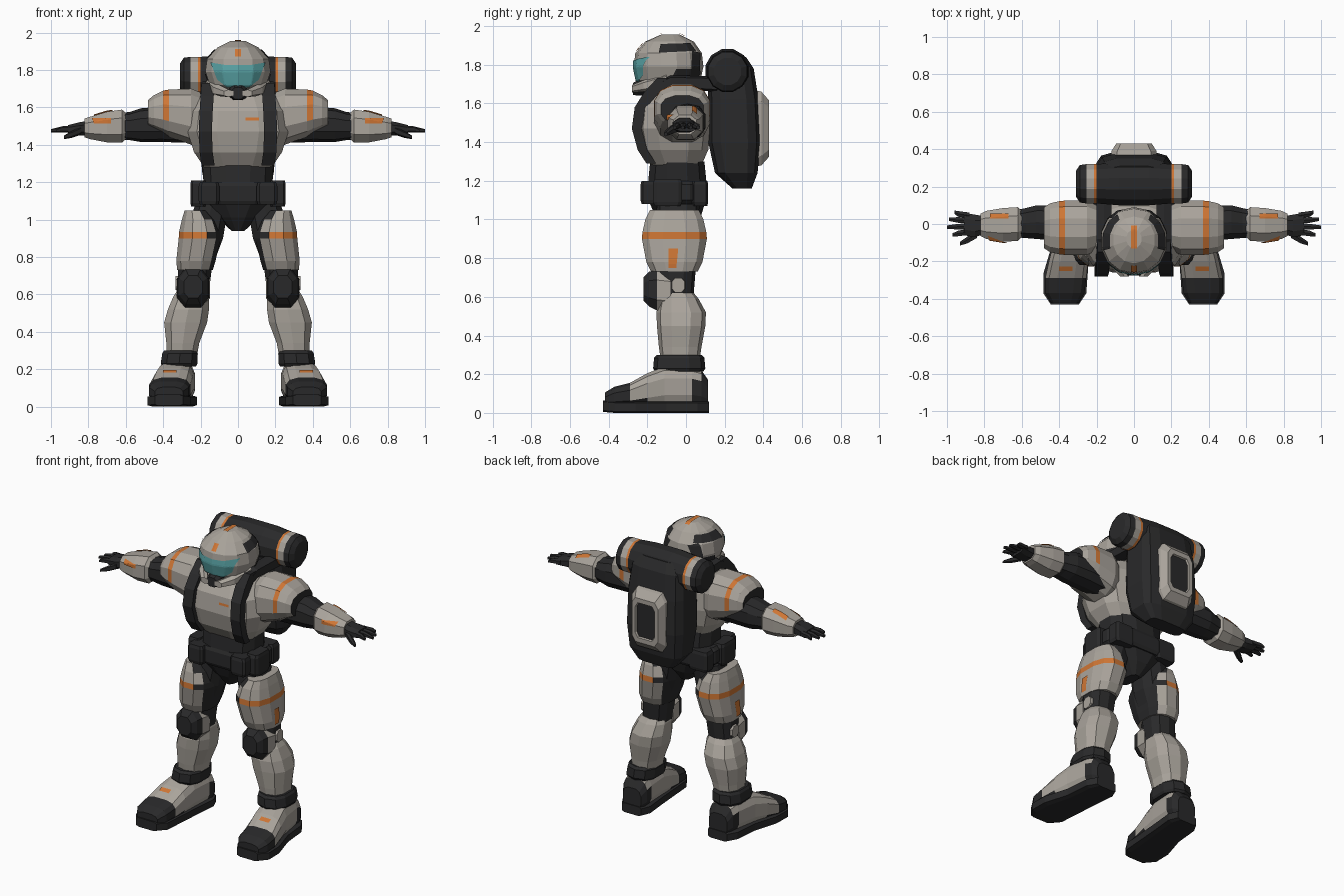
import bpy
import bmesh
from math import cos, sin, pi
from mathutils import Vector
from mathutils.bvhtree import BVHTree

if "Cube" in bpy.data.objects:
    bpy.data.objects.remove(bpy.data.objects["Cube"], do_unlink=True)


def make_material(name, red, green, blue):
    material = bpy.data.materials.new(name)
    material.use_nodes = True
    colour = (red, green, blue, 1)
    material.diffuse_color = colour
    shader = material.node_tree.nodes["Principled BSDF"]
    shader.inputs["Base Color"].default_value = colour
    shader.inputs["Roughness"].default_value = 0.8
    return material


grey = make_material("warm grey armour", .40, .37, .33)
dark = make_material("dark fabric", .022, .022, .023)
orange = make_material("orange marking", .62, .18, .035)
teal = make_material("teal visor", .10, .37, .38)


def place(axis, along, u, v):
    """Point at a distance along an axis, with its two other coordinates."""
    return Vector({"x": (along, u, v), "y": (u, along, v), "z": (u, v, along)}[axis])


def finish(name, bm, paint, mirror):
    """Paint faces by material or rule, then store one object or a left and right pair."""
    bm.normal_update()
    used = []
    for face in bm.faces:
        material = paint(face.calc_center_median(), face.normal) if callable(paint) else paint
        if material not in used:
            used.append(material)
        face.material_index = used.index(material)
    made = []
    for prefix in (("left_", "right_") if mirror else ("",)):
        if prefix == "right_":
            bmesh.ops.scale(bm, vec=(-1, 1, 1), verts=bm.verts)
            bmesh.ops.reverse_faces(bm, faces=bm.faces)
        mesh = bpy.data.meshes.new(prefix + name)
        bm.to_mesh(mesh)
        for material in used:
            mesh.materials.append(material)
        obj = bpy.data.objects.new(prefix + name, mesh)
        bpy.context.scene.collection.objects.link(obj)
        made.append(obj)
    bm.free()
    return made[0]


def loft(name, axis, rings, paint, mirror=False, sides=10, power=2.5):
    """Skin rounded-box rings, each given as (along, centre u, centre v, half u, half v)."""
    bm = bmesh.new()
    angles = [(i + .5) * 2 * pi / sides for i in range(sides)]

    def rounded(value):
        return (1 if value > 0 else -1) * abs(value) ** (2 / power)

    shape = [(rounded(cos(a)), rounded(sin(a))) for a in angles]
    wide = max(p[0] for p in shape)
    tall = max(p[1] for p in shape)
    loops = [[bm.verts.new(place(axis, along, cu + ru * p / wide, cv + rv * q / tall))
              for p, q in shape] for along, cu, cv, ru, rv in rings]
    for low, high in zip(loops, loops[1:]):
        for i in range(sides):
            j = (i + 1) % sides
            bm.faces.new((low[i], low[j], high[j], high[i]))
    bm.faces.new(loops[0])
    bm.faces.new(loops[-1])
    bmesh.ops.recalc_face_normals(bm, faces=bm.faces)
    return finish(name, bm, paint, mirror)


def box(name, low, high, paint, mirror=False):
    middle = [(a + b) / 2 for a, b in zip(low, high)]
    half = [(b - a) / 2 for a, b in zip(low, high)]
    rings = [(z, middle[0], middle[1], half[0] * k, half[1] * k)
             for z, k in ((low[2], .88), (low[2] + .02, 1), (high[2] - .02, 1), (high[2], .88))]
    return loft(name, "z", rings, paint, mirror, sides=8, power=6)


def decal(name, target, axis, side, corners, material, mirror=False, steps=12):
    """Lay a thin painted patch on a part by projecting a quad along an axis."""
    mesh = target.data
    tree = BVHTree.FromPolygons([v.co for v in mesh.vertices], [p.vertices for p in mesh.polygons])
    bm = bmesh.new()
    a, b, c, d = [Vector(p) for p in corners]
    ray = place(axis, -side, 0, 0)
    grid = {}
    for i in range(steps + 1):
        for j in range(steps + 1):
            spot = a.lerp(b, i / steps).lerp(d.lerp(c, i / steps), j / steps)
            hit, normal, _, _ = tree.ray_cast(place(axis, side * 3, spot.x, spot.y), ray)
            if hit:
                grid[i, j] = bm.verts.new(hit + (normal - ray).normalized() * .006)
    for i in range(steps):
        for j in range(steps):
            keys = ((i, j), (i + 1, j), (i + 1, j + 1), (i, j + 1))
            if all(key in grid for key in keys):
                face = bm.faces.new([grid[key] for key in keys])
                face.normal_update()
                if face.normal.dot(ray) > 0:
                    face.normal_flip()
    return finish(name, bm, material, mirror)


# Helmet with visor, side panels, stripes and chin
helmet = loft("helmet", "z", [
    (1.67, 0, -.08, .10, .12), (1.72, 0, -.09, .15, .165), (1.79, 0, -.09, .175, .18),
    (1.86, 0, -.09, .165, .172), (1.92, 0, -.085, .11, .125), (1.955, 0, -.08, .04, .05)],
    grey, sides=14, power=2.1)
decal("visor_middle", helmet, "y", -1, [(-.06, 1.71), (.06, 1.71), (.06, 1.825), (-.06, 1.825)], teal)
decal("visor_side", helmet, "y", -1, [(.06, 1.71), (.11, 1.75), (.145, 1.84), (.06, 1.825)], teal, True)
decal("helmet_upper_panel", helmet, "x", 1, [(-.14, 1.86), (.05, 1.87), (.02, 1.91), (-.13, 1.905)], dark, True)
decal("helmet_rear_panel", helmet, "x", 1, [(.02, 1.70), (.07, 1.75), (.07, 1.86), (.03, 1.87)], dark, True)
decal("helmet_ear_panel", helmet, "x", 1, [(-.08, 1.72), (.03, 1.70), (.03, 1.78), (-.05, 1.78)], dark, True)
decal("helmet_crown_stripe", helmet, "z", 1, [(-.015, -.13), (.015, -.13), (.015, -.01), (-.015, -.01)], orange)
decal("helmet_brow_stripe", helmet, "y", -1, [(-.015, 1.87), (.015, 1.87), (.015, 1.91), (-.015, 1.91)], orange)
loft("jaw_guard", "y", [(-.28, .05, 1.675, .025, .02), (-.22, .10, 1.69, .03, .03),
                        (-.10, .15, 1.72, .02, .035)], grey, True, sides=6)
loft("mouth_guard", "y", [(-.275, 0, 1.675, .035, .03), (-.25, 0, 1.68, .045, .04),
                          (-.14, 0, 1.68, .06, .04)], dark, sides=8)
loft("neck", "z", [(1.58, 0, -.05, .15, .14), (1.68, 0, -.05, .12, .12), (1.76, 0, -.06, .09, .09)], dark)

# Torso
chest = loft("chest_armour", "z", [
    (1.28, 0, -.05, .18, .13), (1.36, 0, -.06, .235, .175), (1.47, 0, -.065, .27, .195),
    (1.58, 0, -.06, .255, .185), (1.66, 0, -.05, .20, .14), (1.70, 0, -.04, .13, .09)],
    grey, sides=12, power=3)
decal("chest_mark", chest, "y", -1, [(.04, 1.53), (.11, 1.53), (.11, 1.545), (.04, 1.545)], orange, steps=3)
loft("chest_strap", "z", [
    (1.29, .16, -.18, .035, .025), (1.36, .17, -.225, .035, .025), (1.47, .175, -.255, .035, .025),
    (1.58, .17, -.235, .035, .03), (1.66, .165, -.175, .035, .04), (1.73, .16, -.10, .035, .05)],
    dark, True, sides=4)
loft("shoulder_strap", "y", [(-.16, .16, 1.67, .035, .03), (-.08, .16, 1.71, .04, .035),
                             (.16, .16, 1.70, .04, .04)], dark, True, sides=6, power=4)
loft("abdomen", "z", [
    (.94, 0, -.04, .035, .07), (1.01, 0, -.04, .11, .115), (1.09, 0, -.045, .20, .145),
    (1.2, 0, -.045, .185, .15), (1.3, 0, -.045, .19, .14)], dark, sides=12)
loft("belt", "z", [(1.08, 0, -.045, .21, .15), (1.1, 0, -.045, .23, .16),
                   (1.18, 0, -.045, .23, .16), (1.2, 0, -.045, .21, .15)], dark, sides=12, power=3)
box("front_pouch", (.10, -.235, 1.08), (.21, -.14, 1.20), dark, True)
box("hip_pouch", (.17, -.17, 1.07), (.255, -.02, 1.21), dark, True)
box("rear_pouch", (.09, .03, 1.07), (.23, .115, 1.20), dark, True)

# Backpack, bedroll and rear plate
loft("backpack", "z", [
    (1.16, 0, .29, .13, .05), (1.24, 0, .26, .19, .11), (1.40, 0, .25, .205, .135),
    (1.62, 0, .245, .20, .13), (1.78, 0, .23, .185, .12), (1.84, 0, .24, .14, .07)],
    dark, sides=12, power=4)


def bedroll_paint(centre, normal):
    x = abs(centre.x)
    if .2 < x < .215:
        return orange
    return grey if .215 <= x < .255 else dark


loft("bedroll", "x", [(x, .215, 1.765, r, r) for x, r in (
    (-.31, .07), (-.29, .10), (-.255, .105), (-.215, .105), (-.2, .105), (-.08, .115), (.08, .115),
    (.2, .105), (.215, .105), (.255, .105), (.29, .10), (.31, .07))], bedroll_paint, sides=12, power=2)
loft("rear_plate", "y", [
    (.35, 0, 1.47, .125, .20), (.39, 0, 1.47, .12, .19), (.43, 0, 1.47, .095, .145),
    (.43, 0, 1.47, .07, .115), (.42, 0, 1.47, .065, .11)],
    lambda c, n: dark if c.z and c.y < .426 and n.y > .9 else grey, sides=8, power=6)


# Arms
def pauldron_paint(centre, normal):
    if .37 < centre.x < .40 and centre.z > 1.55:
        return orange
    return dark if centre.x > .47 else grey


loft("pauldron", "x", [
    (.20, -.02, 1.54, .12, .14), (.25, -.02, 1.55, .145, .15), (.37, -.02, 1.57, .145, .125),
    (.40, -.02, 1.575, .142, .115), (.45, -.02, 1.575, .13, .09), (.48, -.02, 1.57, .11, .07)],
    pauldron_paint, True, sides=12)
loft("upper_arm", "x", [
    (.25, 0, 1.50, .09, .09), (.40, .005, 1.51, .095, .095), (.52, .01, 1.505, .09, .09),
    (.58, .005, 1.50, .08, .075), (.65, 0, 1.50, .07, .07)], dark, True)
forearm = loft("forearm", "x", [
    (.60, 0, 1.50, .07, .07), (.62, 0, 1.50, .09, .088), (.70, -.005, 1.495, .09, .082),
    (.79, -.005, 1.49, .075, .06), (.82, -.005, 1.49, .06, .05)], grey, True, sides=8)
decal("forearm_front_mark", forearm, "y", -1, [(.68, 1.515), (.77, 1.515), (.78, 1.54), (.68, 1.54)], orange, True)
decal("forearm_top_mark", forearm, "z", 1, [(.67, .03), (.77, .03), (.77, .055), (.67, .055)], orange, True)
loft("palm", "x", [(.79, -.005, 1.49, .045, .04), (.85, -.01, 1.485, .06, .035),
                   (.91, 0, 1.48, .06, .025)], dark, True, sides=8)
for finger, (y, tip) in {"index": (-.042, .97), "middle": (-.012, 1), "ring": (.018, .99),
                         "little": (.045, .96)}.items():
    loft(finger + "_finger", "x", [(.88, y, 1.485, .016, .018), (.94, y * 1.2, 1.483, .015, .016),
                                   (tip, y * 1.4, 1.475, .009, .009)], dark, True, sides=6)
loft("thumb", "x", [(.84, -.05, 1.475, .025, .022), (.89, -.085, 1.455, .018, .018),
                    (.93, -.105, 1.44, .01, .01)], dark, True, sides=6)


# Legs
def thigh_paint(centre, normal):
    if normal.x < -.6 or (centre.z > .99 and normal.x < -.2):
        return dark
    return orange if .9 < centre.z < .935 and centre.x > .2 else grey


thigh = loft("thigh_armour", "z", [
    (.73, .23, -.06, .095, .12), (.78, .225, -.06, .105, .145), (.90, .205, -.06, .112, .168),
    (.935, .205, -.06, .11, .165), (1.0, .21, -.06, .09, .15), (1.05, .225, -.06, .06, .125)],
    thigh_paint, True, sides=12)
decal("thigh_mark", thigh, "x", 1, [(-.09, .75), (-.05, .75), (-.04, .85), (-.09, .85)], orange, True, steps=5)
loft("under_leg", "z", [
    (.50, .25, -.04, .08, .08), (.62, .24, -.05, .085, .09), (.74, .23, -.05, .09, .10),
    (.90, .18, -.05, .10, .11), (1.08, .14, -.04, .09, .11)], dark, True)
loft("knee_pad", "y", [
    (-.22, .24, .64, .05, .06), (-.19, .24, .64, .075, .09), (-.15, .24, .635, .085, .105),
    (-.08, .24, .63, .09, .10)], lambda c, n: grey if c.y > -.16 else dark, True, sides=8)
loft("knee_disc", "x", [(.29, -.04, .66, .04, .04), (.335, -.04, .66, .033, .037)], grey, True, sides=8)
loft("shin_armour", "z", [
    (.27, .30, -.03, .08, .10), (.34, .295, -.03, .088, .11), (.45, .28, -.025, .115, .125),
    (.52, .265, -.025, .11, .128), (.59, .25, -.035, .095, .10), (.62, .245, -.04, .08, .08)],
    grey, True, sides=10)
loft("ankle_band", "z", [(.215, .315, -.035, .09, .125), (.23, .315, -.035, .098, .135),
                         (.285, .31, -.035, .095, .13), (.30, .31, -.035, .085, .115)], dark, True)


# Boots
def boot_paint(centre, normal):
    toe_or_heel = centre.y < -.29 or centre.y > .05 + (centre.z - .12) * .3
    return dark if toe_or_heel or normal.z < -.5 else grey


boot = loft("boot", "y", [
    (-.42, .37, .065, .075, .04), (-.37, .37, .08, .105, .055), (-.29, .365, .09, .11, .065),
    (-.20, .35, .115, .105, .09), (-.11, .335, .135, .097, .105), (.03, .32, .135, .09, .10),
    (.08, .315, .125, .085, .095), (.115, .315, .10, .065, .07)], boot_paint, True, sides=12, power=3)
decal("boot_mark", boot, "z", 1, [(.33, -.25), (.40, -.25), (.40, -.225), (.33, -.225)], orange, True, steps=5)
loft("boot_sole", "y", [
    (-.43, .37, .035, .075, .03), (-.37, .37, .03, .115, .03), (-.26, .365, .03, .118, .03),
    (-.1, .335, .03, .10, .03), (.06, .32, .03, .10, .03), (.12, .315, .03, .07, .03)],
    dark, True, sides=8, power=6)
